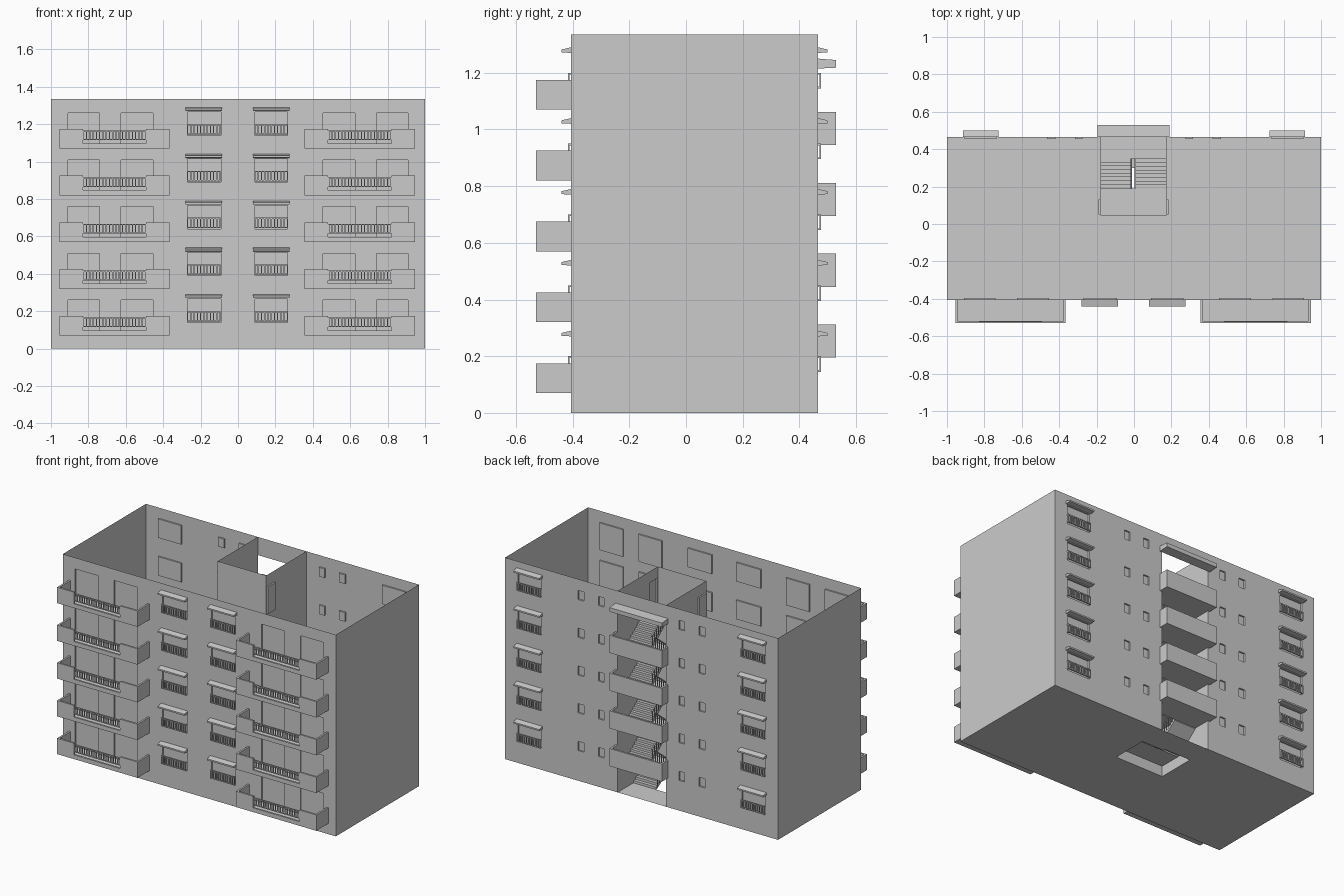
import bpy, bmesh

if "Cube" in bpy.data.objects:
    bpy.data.objects.remove(bpy.data.objects["Cube"])

FLOORS, H = 5, 0.25            # storeys and storey height
TOP = 1.335
Y0, Y1 = -0.405, 0.465         # front and back wall planes
SX0, SX1, SY = -0.18, 0.175, 0.045   # stairwell


def finish(name, bm):
    bmesh.ops.remove_doubles(bm, verts=bm.verts, dist=1e-5)
    bmesh.ops.recalc_face_normals(bm, faces=bm.faces)
    me = bpy.data.meshes.new(name)
    bm.to_mesh(me)
    bm.free()
    ob = bpy.data.objects.new(name, me)
    bpy.context.collection.objects.link(ob)
    return ob


def prism(bm, axis, a, b, pts):
    """Extrude a 2D profile along an axis from a to b (x: pts are y,z / y: pts are x,z)."""
    def put(t, p):
        return bm.verts.new((t, p[0], p[1]) if axis == 'x' else (p[0], t, p[1]))
    A = [put(a, p) for p in pts]
    B = [put(b, p) for p in pts]
    bm.faces.new(A)
    bm.faces.new(B[::-1])
    n = len(pts)
    for i in range(n):
        bm.faces.new((A[i], B[i], B[(i + 1) % n], A[(i + 1) % n]))


def box(bm, x0, x1, y0, y1, z0, z1):
    prism(bm, 'x', x0, x1, [(y0, z0), (y1, z0), (y1, z1), (y0, z1)])


def wall(name, at, u0, u1, recesses=(), holes=()):
    """Thin wall of height TOP with recessed panels and through openings; at(u, z, d) gives a point."""
    bm = bmesh.new()

    def quad(*pts):
        bm.faces.new([bm.verts.new(at(*p)) for p in pts])
    cuts = list(recesses) + list(holes)
    us = sorted({u0, u1, *[u for r in cuts for u in r[:2]]})
    zs = sorted({0, TOP, *[z for r in cuts for z in r[2:]]})
    for a, b in zip(us, us[1:]):
        for c, d in zip(zs, zs[1:]):
            u, z = (a + b) / 2, (c + d) / 2
            if not any(r[0] < u < r[1] and r[2] < z < r[3] for r in cuts):
                quad((a, c, 0), (b, c, 0), (b, d, 0), (a, d, 0))
    D = 0.01
    for a, b, c, d in recesses:
        quad((a, c, D), (b, c, D), (b, d, D), (a, d, D))
        ring = [(a, c), (b, c), (b, d), (a, d)]
        for p, q in zip(ring, ring[1:] + ring[:1]):
            quad((*p, 0), (*q, 0), (*q, D), (*p, D))
    return finish(name, bm)


def per_floor(rects):
    return [(a, b, round(c + k * H, 4), round(d + k * H, 4)) for k in range(FLOORS) for a, b, c, d in rects]


def railing(bm, x0, x1, y, z0, z1, n):
    t = 0.003
    for z in (z0, z1 - 0.006):
        box(bm, x0, x1, y - t, y + t, z, z + 0.006)
    for i in range(n):
        x = x0 + t + (x1 - x0 - 2 * t) * i / (n - 1)
        box(bm, x - t, x + t, y - t, y + t, z0, z1)


# outer walls with recessed doors and windows
front = [(-0.91, -0.74, .08, .26), (-0.625, -0.455, .08, .26), (-0.27, -0.09, .14, .265),
         (0.09, 0.265, .14, .265), (0.455, 0.625, .08, .26), (0.74, 0.91, .08, .26)]
half = [(0.735, 0.905, .14, .265), (0.42, 0.465, .2, .26), (0.275, 0.315, .2, .26)]
back = half + [(-b, -a, c, d) for a, b, c, d in half]
wall("front_wall", lambda u, z, d: (u, Y0 + d, z), -1, 1, per_floor(front))
wall("back_wall", lambda u, z, d: (u, Y1 - d, z), -1, 1, per_floor(back), [(SX0, SX1, 0, 1.22)])
wall("left_wall", lambda u, z, d: (-1, u, z), Y0, Y1)
wall("right_wall", lambda u, z, d: (1, u, z), Y0, Y1)

# stairwell walls with apartment doors
door = per_floor([(SY + 0.005, 0.13, .08, .26)])
wall("stairwell_front_wall", lambda u, z, d: (u, SY, z), SX0, SX1)
wall("stairwell_left_wall", lambda u, z, d: (SX0 - d, u, z), SY, Y1, door)
wall("stairwell_right_wall", lambda u, z, d: (SX1 + d, u, z), SY, Y1, door)

# ground plate with an opening under the stairs
bm = bmesh.new()
for x0, x1, y0, y1 in ((-1, SX0, Y0, Y1), (SX1, 1, Y0, Y1), (SX0, SX1, Y0, SY), (SX0, SX1, 0.3, Y1)):
    bm.faces.new([bm.verts.new((x, y, 0)) for x, y in ((x0, y0), (x1, y0), (x1, y1), (x0, y1))])
finish("ground_plate", bm)

# front balconies: floor, side parapets, notched front parapet and railing
bal, rail = bmesh.new(), bmesh.new()
T = 0.012
for k in range(FLOORS):
    z = 0.07 + k * H
    for s in (-1, 1):
        def X(v):
            return -0.005 + s * v
        prism(bal, 'y', -0.53, -0.53 + T,
              [(X(x), z + h) for x, h in ((.36, 0), (.95, 0), (.95, .105), (.825, .105),
                                          (.825, .028), (.487, .028), (.487, .105), (.36, .105))])
        lo, hi = sorted((X(.36), X(.95)))
        box(bal, lo, lo + T, -0.53 + T, Y0, z, z + .105)
        box(bal, hi - T, hi, -0.53 + T, Y0, z, z + .105)
        box(bal, lo + T, hi - T, -0.53 + T, Y0, z, z + .01)
        lo, hi = sorted((X(.487), X(.825)))
        railing(rail, lo, hi, -0.525, z + .045, z + .097, 20)
finish("front_balconies", bal)

# window railings and sloped window canopies, front and back
can = bmesh.new()
for k in range(FLOORS):
    z = k * H
    for x0, x1, yw, s in ((-0.28, -0.085, Y0, -1), (0.08, 0.275, Y0, -1),
                          (-0.915, -0.725, Y1, 1), (0.725, 0.915, Y1, 1)):
        prism(can, 'x', x0, x1, [(yw, z + .27), (yw + s * .035, z + .272),
                                 (yw + s * .035, z + .282), (yw, z + .29)])
        railing(rail, x0 + .008, x1 - .008, yw + s * .009, z + .145, z + .2, 11)
        for x in (x0 + .008, x1 - .014):      # brackets to the wall
            for zz in (.145, .194):
                box(rail, x, x + .006, *sorted((yw, yw + s * .009)), z + zz, z + zz + .006)
# entrance stair canopy
prism(can, 'x', -0.195, 0.19, [(Y1, 1.215), (0.53, 1.218), (0.53, 1.245), (Y1, 1.25)])
finish("canopies", can)
finish("railings", rail)

# stairs: landings, back parapets, flights and handrails
land, par, st, hr = (bmesh.new() for _ in range(4))
YA, YB = 0.19, 0.35            # run between floor landing and half landing


def flight(x0, x1, xr, ya, za, yb, zb, n):
    """Stepped flight rising from (ya, za) to (yb, zb) with a railing at xr."""
    dy, dz = (yb - ya) / n, (zb - za) / n
    pts = []
    for i in range(n):
        pts += [(ya + i * dy, za + i * dz), (ya + i * dy, za + (i + 1) * dz)]
    pts += [(yb, zb), (yb, zb - .015), (ya + dy * .6, za - (.01 if za > 0 else 0))]
    prism(st, 'x', x0, x1, pts)
    for i in range(n):
        y, z = ya + (i + .5) * dy, za + (i + 1) * dz
        box(hr, xr - .002, xr + .002, y - .002, y + .002, z, z + .07)
    prism(hr, 'x', xr - .004, xr + .004, [(ya, za + .075), (yb, zb + .075), (yb, zb + .083), (ya, za + .083)])


flight(0.01, SX1, 0.006, 0.3, 0, YA, 0.08, 5)
for k in range(FLOORS):
    z = 0.08 + k * H
    box(land, SX0, SX1, SY, YA, z - .01, z)
    if k == FLOORS - 1:
        break
    m = z + H / 2
    box(land, SX0, SX1, YB, Y1, m - .01, m)
    flight(SX0, -0.02, -0.016, YA, z, YB, m, 8)
    flight(0.01, SX1, 0.006, YB, m, YA, z + H, 8)
    # U-shaped parapet overhanging the back wall
    b, t = m - .01, m + .107
    box(par, -0.195, 0.19, 0.53 - T, 0.53, b, t)
    box(par, -0.195, -0.195 + T, Y1, 0.53 - T, b, t)
    box(par, 0.19 - T, 0.19, Y1, 0.53 - T, b, t)
    box(par, -0.195 + T, 0.19 - T, Y1, 0.53 - T, b, m)
finish("stair_landings", land)
finish("stair_parapets", par)
finish("stair_flights", st)
finish("stair_handrails", hr)
